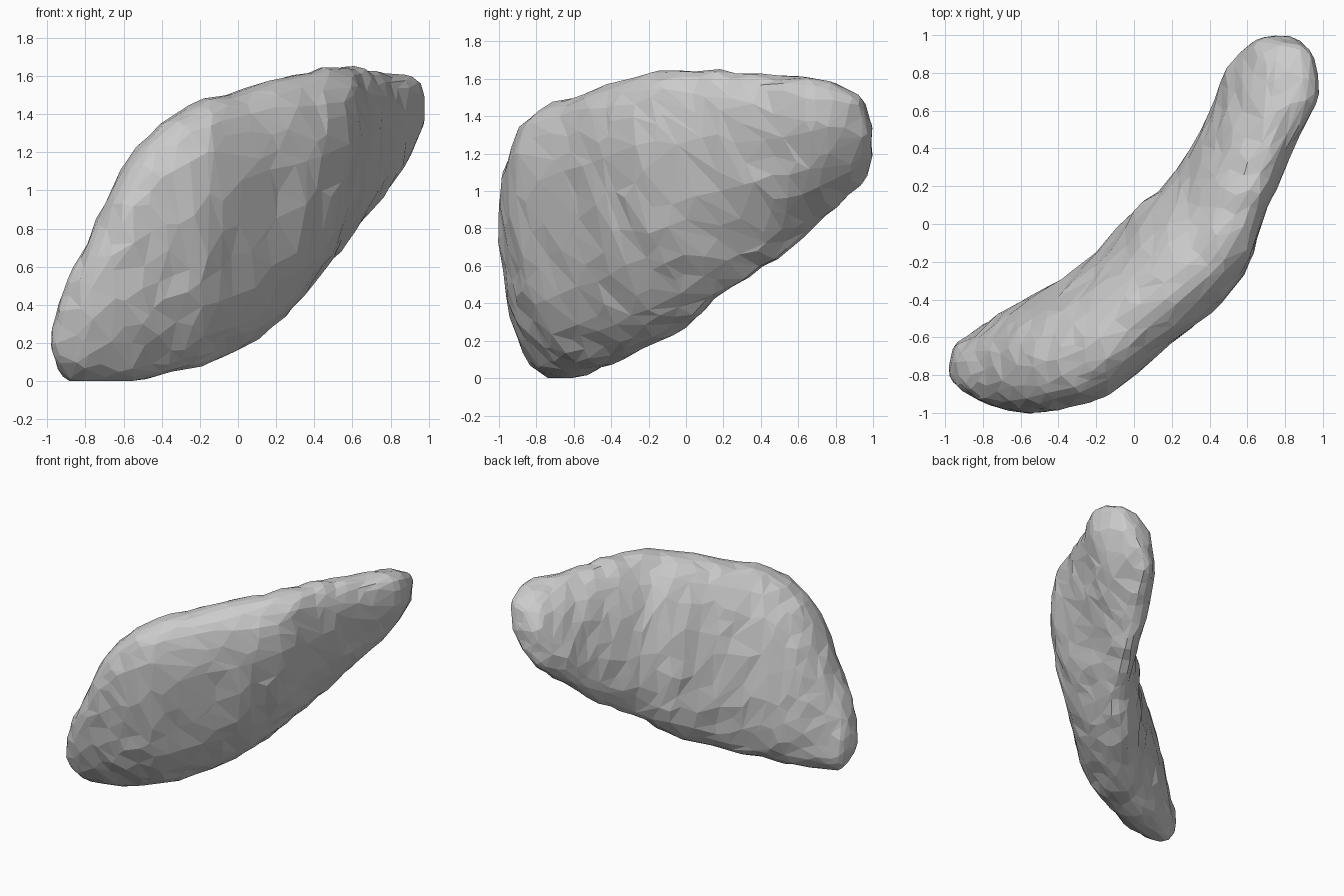
import bpy, bmesh, math
from mathutils import Vector, noise

default_cube = bpy.data.objects.get("Cube")
if default_cube:
    bpy.data.objects.remove(default_cube, do_unlink=True)

# Stations along the curved slab:
# inner x, inner y, outer x, outer y, bottom z, top z
STATIONS = [
    (-.97, -.71, -.97, -.78, .18, .32),
    (-.94, -.64, -.93, -.86, .06, .46),
    (-.85, -.58, -.77, -.95, 0, .70),
    (-.68, -.47, -.55, -.99, 0, 1.13),
    (-.54, -.39, -.34, -.96, .02, 1.34),
    (-.40, -.32, -.13, -.89, .05, 1.46),
    (-.15, -.12, .13, -.67, .14, 1.53),
    (.01, .07, .42, -.44, .25, 1.6),
    (.20, .23, .60, -.20, .42, 1.64),
    (.32, .42, .71, .12, .56, 1.64),
    (.42, .62, .84, .40, .71, 1.62),
    (.50, .81, .97, .69, .90, 1.6),
    (.62, .96, .92, .92, 1.06, 1.51),
    (.75, .99, .82, .99, 1.18, 1.36),
]
STEPS = 5        # interpolated rings per station
SIDES = 40       # points around each ring


def catmull(a, b, c, d, t):
    return .5 * (2 * b + (c - a) * t + (2 * a - 5 * b + 4 * c - d) * t ** 2
                 + (3 * b - a - 3 * c + d) * t ** 3)


def station_at(u):
    last = len(STATIONS) - 1
    i = min(int(u), last - 1)
    rows = [STATIONS[max(0, min(last, i + k))] for k in (-1, 0, 1, 2)]
    return [catmull(*column, u - i) for column in zip(*rows)]


def rounded(v, power=.86):
    return math.copysign(abs(v) ** power, v)


def ring(bm, u):
    ix, iy, ox, oy, low, high = station_at(u)
    centre = Vector((ix + ox, iy + oy, low + high)) / 2
    across = Vector((ox - ix, oy - iy, 0)) / 2
    # the raised end leans more and tapers to a thin lower edge
    raised = min(max((u - 6) / 3, 0), 1)
    lean = .36 + .14 * raised
    thick = math.sqrt(1 - lean ** 2)
    verts = []
    for k in range(SIDES):
        a = math.tau * k / SIDES
        lower_outer = math.cos(a) > 0 > math.sin(a)
        side = rounded(math.cos(a), .86 + 1.1 * raised * lower_outer)
        up = rounded(math.sin(a))
        p = centre + across * (thick * side + lean * up)
        p.z += up * (high - low) / 2
        verts.append(bm.verts.new(p))
    return verts


# Loft the slab
bm = bmesh.new()
count = (len(STATIONS) - 1) * STEPS
rings = [ring(bm, i / STEPS) for i in range(count + 1)]
for r0, r1 in zip(rings, rings[1:]):
    for k in range(SIDES):
        n = (k + 1) % SIDES
        bm.faces.new((r0[k], r0[n], r1[n], r1[k]))
bm.faces.new(rings[0])
bm.faces.new(rings[-1])
bmesh.ops.recalc_face_normals(bm, faces=bm.faces)
bmesh.ops.triangulate(bm, faces=bm.faces)
bm.normal_update()

# Chipped, lumpy surface
normals = [(v, v.normal.copy()) for v in bm.verts]
for v, normal in normals:
    lumps = noise.noise(v.co * 4) * .01
    chips = noise.noise(v.co * 8 + Vector((3, 1, 7))) * .018
    v.co += normal * (lumps + chips)
    v.co.z = max(v.co.z, 0)

mesh = bpy.data.meshes.new("rock_slab")
bm.to_mesh(mesh)
bm.free()
rock = bpy.data.objects.new("rock_slab", mesh)
bpy.context.collection.objects.link(rock)

# Collapse into irregular flat facets
facets = rock.modifiers.new("facets", "DECIMATE")
facets.ratio = .25

# Plain stone colour
stone = bpy.data.materials.new("stone_grey")
stone.use_nodes = True
colour = (.6, .6, .6, 1)
stone.diffuse_color = colour
stone.node_tree.nodes["Principled BSDF"].inputs["Base Color"].default_value = colour
mesh.materials.append(stone)
